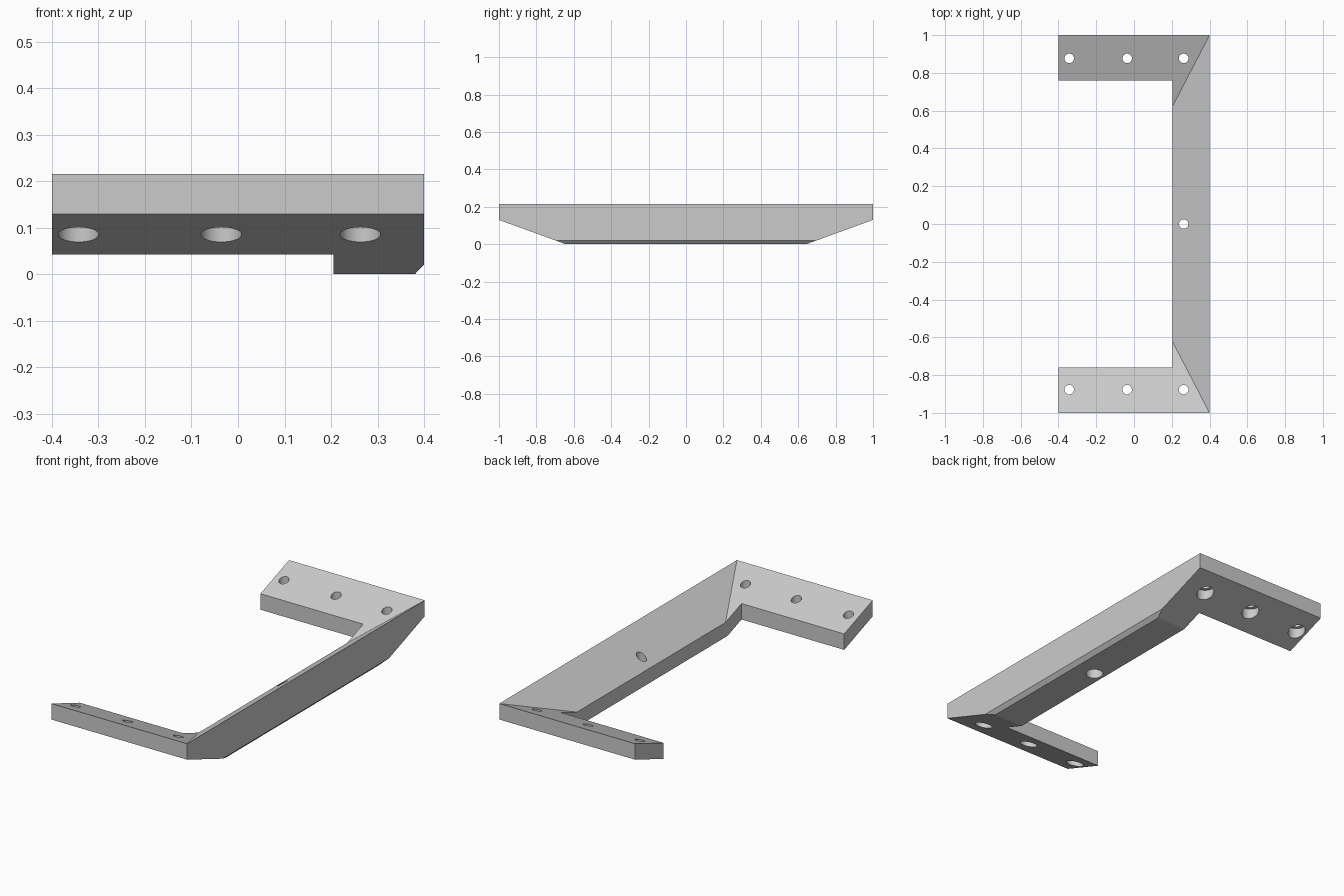
import bpy, bmesh, math

if "Cube" in bpy.data.objects:
    bpy.data.objects.remove(bpy.data.objects["Cube"])

ARM_SLOPE = math.tan(math.radians(20))
BAR_SLOPE = 0.7
TOP, EDGE = 0.215, 0.13      # top and bottom heights at the outer ends
INNER_X = 0.205

grey = bpy.data.materials.new("plain grey")
grey.diffuse_color = (0.6, 0.6, 0.6, 1)
grey.use_nodes = True
grey.node_tree.nodes["Principled BSDF"].inputs["Base Color"].default_value = grey.diffuse_color


def arm_z(y, start):
    return start - (1 - y) * ARM_SLOPE


def make_object(name, bm):
    bmesh.ops.recalc_face_normals(bm, faces=bm.faces)
    mesh = bpy.data.meshes.new(name)
    bm.to_mesh(mesh)
    bm.free()
    mesh.materials.append(grey)
    obj = bpy.data.objects.new(name, mesh)
    bpy.context.collection.objects.link(obj)
    return obj


# Bracket: sloped arms at both ends joined by a bar with a tilted top
valley_z = TOP - (0.4 - INNER_X) * BAR_SLOPE
valley_y = 1 - (TOP - valley_z) / ARM_SLOPE
flat_y = 1 - EDGE / ARM_SLOPE
chamfer_y = 1 - (EDGE - 0.021) / ARM_SLOPE
half = {
    "A": (-0.4, 1, TOP), "B": (0.4, 1, TOP), "C": (INNER_X, valley_y, valley_z),
    "D": (INNER_X, 0.76, arm_z(0.76, TOP)), "E": (-0.4, 0.76, arm_z(0.76, TOP)),
    "a": (-0.4, 1, EDGE), "b": (0.4, 1, EDGE),
    "d": (INNER_X, 0.76, arm_z(0.76, EDGE)), "e": (-0.4, 0.76, arm_z(0.76, EDGE)),
    "f": (INNER_X, flat_y, 0), "g": (0.38, flat_y, 0), "h": (0.4, chamfer_y, 0.021),
}
bm = bmesh.new()
sides = [{k: bm.verts.new((x, s * y, z)) for k, (x, y, z) in half.items()}
         for s in (1, -1)]
for v in sides:
    # arm top, arm underside, end, inner side and tip
    for loop in ("ABCDE", "abhgfde", "ABba", "EDde", "AEea"):
        bm.faces.new([v[k] for k in loop])
p, q = sides
# bar top, outer side, chamfer, underside and inner side
for loop in ("BC", "Bbh", "hg", "gf", "fdDC"):
    bm.faces.new([p[k] for k in loop] + [q[k] for k in reversed(loop)])
bracket = make_object("bracket", bm)

# Stepped screw holes: wide bore from below, narrow hole through the top
N = 40
bm = bmesh.new()


def screw_hole(x, y, floor):
    rings = []
    for r, z in ((0.0435, -0.1), (0.0435, floor), (0.025, floor), (0.025, 0.4)):
        rings.append([bm.verts.new((x + r * math.cos(i * math.tau / N),
                                    y + r * math.sin(i * math.tau / N), z))
                      for i in range(N)])
    for lo, hi in zip(rings, rings[1:]):
        for i in range(N):
            j = (i + 1) % N
            bm.faces.new((lo[i], lo[j], hi[j], hi[i]))
    bm.faces.new(rings[0])
    bm.faces.new(rings[-1])


for y in (-0.877, 0.877):
    for x in (-0.343, -0.036, 0.263):
        screw_hole(x, y, 0.127)
screw_hole(0.263, 0, 0.06)
cutter = make_object("screw_hole_cutter", bm)
cutter.hide_render = True
cutter.hide_viewport = True

cut = bracket.modifiers.new("screw holes", 'BOOLEAN')
cut.operation = 'DIFFERENCE'
cut.solver = 'EXACT'
cut.object = cutter

# Smooth hole walls, crisp edges elsewhere
bpy.context.view_layer.objects.active = bracket
bracket.select_set(True)
bpy.ops.object.modifier_apply(modifier=cut.name)
bpy.ops.object.shade_smooth_by_angle(angle=math.radians(20))
